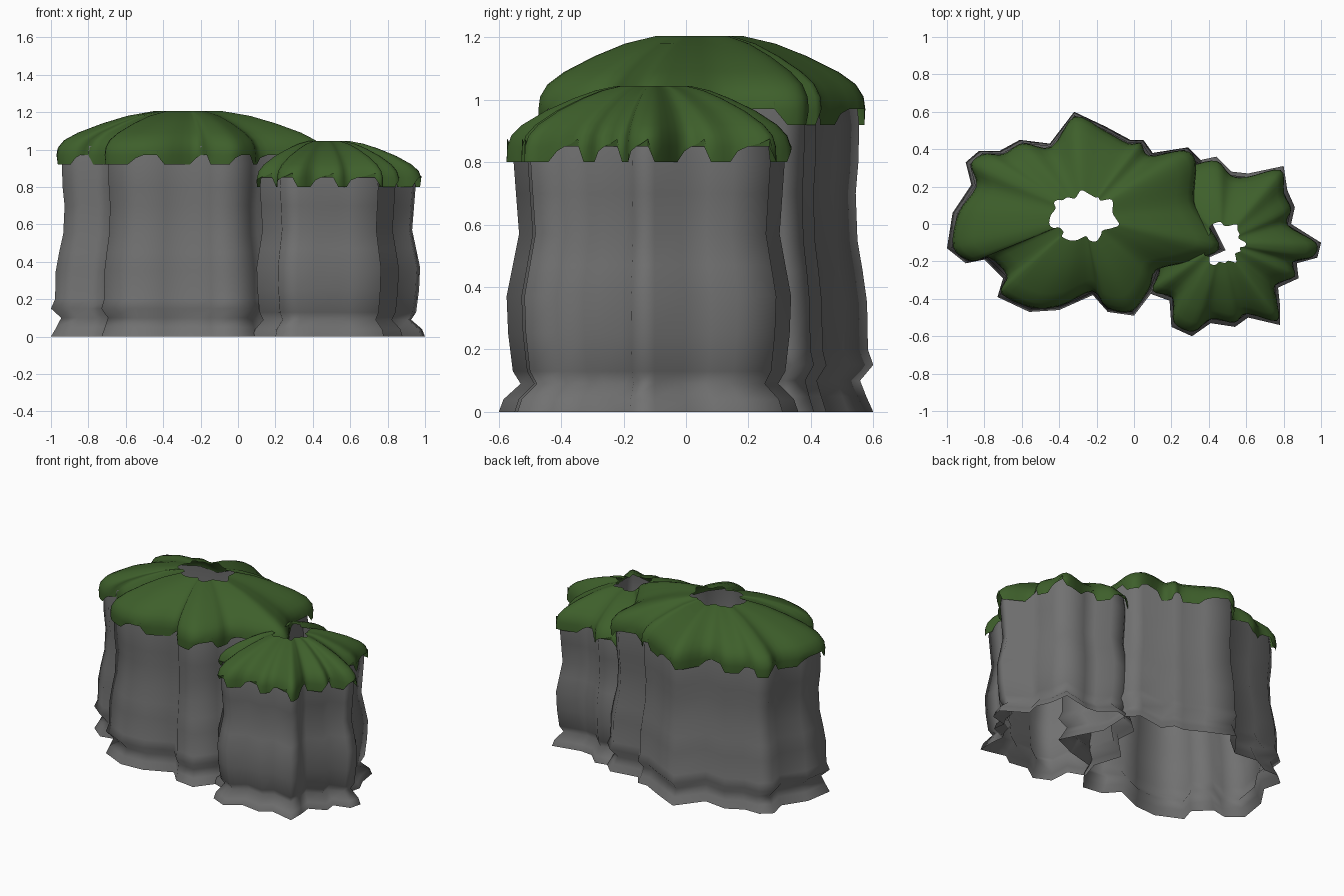
import bpy, bmesh, math
from mathutils import Vector

if "Cube" in bpy.data.objects:
    bpy.data.objects.remove(bpy.data.objects["Cube"])


def material(name, col):
    m = bpy.data.materials.new(name)
    m.diffuse_color = (*col, 1)
    m.use_nodes = True
    m.node_tree.nodes["Principled BSDF"].inputs["Base Color"].default_value = m.diffuse_color
    return m


ROCK = material("rock grey", (0.165, 0.165, 0.165))
GRASS = material("moss green", (0.048, 0.115, 0.024))


def loft(name, rings, mat, angle):
    """Open shell through closed rings of equal length."""
    bm = bmesh.new()
    rows = [[bm.verts.new(p) for p in r] for r in rings]
    for a, b in zip(rows, rows[1:]):
        n = len(a)
        for i in range(n):
            j = (i + 1) % n
            bm.faces.new((a[i], a[j], b[j], b[i]))
    me = bpy.data.meshes.new(name)
    bm.to_mesh(me)
    bm.free()
    me.materials.append(mat)
    ob = bpy.data.objects.new(name, me)
    bpy.context.collection.objects.link(ob)
    bpy.ops.object.select_all(action='DESELECT')
    ob.select_set(True)
    bpy.context.view_layer.objects.active = ob
    bpy.ops.object.shade_smooth_by_angle(angle=math.radians(angle))


def rounded(pts, sub):
    """Closed spline through the outline."""
    out, n = [], len(pts)
    for i in range(n):
        p0, p1, p2, p3 = (Vector(pts[(i + k) % n]) for k in (-1, 0, 1, 2))
        for s in range(sub):
            t = s / sub
            out.append(0.5 * (2 * p1 + (p2 - p0) * t
                              + (2 * p0 - 5 * p1 + 4 * p2 - p3) * t * t
                              + (3 * p1 - p0 - 3 * p2 + p3) * t ** 3))
    return out


def ring(pts, c, r, z):
    return [(c[0] + (p[0] - c[0]) * r, c[1] + (p[1] - c[1]) * r, z) for p in pts]


TEETH = [0, 0, 0, 0, 0.035, 0.05, 0.06, 0.075]


def column(name, pts, c, wall, cap):
    # wavy stone wall, open at both ends
    loft(name + "_rock", [ring(pts, c, r, z) for z, r in wall], ROCK, 120)
    # lobed cap with saw-toothed lower edge and open centre
    fine = rounded(pts, 4)
    rings = [ring(fine, c, r, z) for z, r in cap]
    rings[0] = [(x, y, z + TEETH[i % 8]) for i, (x, y, z) in enumerate(rings[0])]
    loft(name + "_moss_cap", rings, GRASS, 100)


# outlines run anticlockwise seen from above
large = [(-1.0, -.13), (-.90, -.21), (-.80, -.19), (-.70, -.29), (-.73, -.39),
         (-.56, -.47), (-.40, -.46), (-.22, -.38), (-.14, -.47), (0, -.49),
         (.10, -.36), (.14, -.26), (.33, -.21), (.49, -.14), (.42, 0),
         (.35, .13), (.36, .34), (.29, .41), (.10, .38), (.05, .45),
         (-.02, .45), (-.15, .52), (-.32, .60), (-.45, .43), (-.61, .45),
         (-.72, .39), (-.83, .39), (-.90, .33), (-.87, .21), (-.97, .06)]
small = [(1.0, -.10), (.84, 0), (.86, .09), (.82, .18), (.80, .31),
         (.61, .27), (.52, .28), (.44, .36), (.30, .33), (.20, .24),
         (.21, .10), (.06, -.05), (.12, -.24), (.08, -.37), (.19, -.41),
         (.20, -.55), (.31, -.60), (.41, -.53), (.54, -.55), (.61, -.50),
         (.78, -.54), (.78, -.43), (.77, -.34), (.88, -.29), (.87, -.21),
         (.98, -.18)]

column("large", large, (-.27, .04),
       [(0, 1), (.05, .96), (.1, .925), (.15, 1), (.2, .97), (.35, .965), (.45, .94),
        (.55, .91), (.7, .9), (.8, .915), (.92, .92), (1.02, .90)],
       [(.92, .95), (.97, .955), (1.01, .945), (1.05, .90), (1.09, .80), (1.14, .62),
        (1.18, .44), (1.205, .25)])
column("small", small, (.47, -.10),
       [(0, 1), (.04, .97), (.09, .86), (.13, .91), (.25, .94), (.37, .95), (.47, .91),
        (.57, .87), (.7, .89), (.8, .905), (.89, .88)],
       [(.80, .95), (.85, .945), (.885, .92), (.92, .85), (.965, .70), (1.005, .52),
        (1.03, .38), (1.045, .24)])
